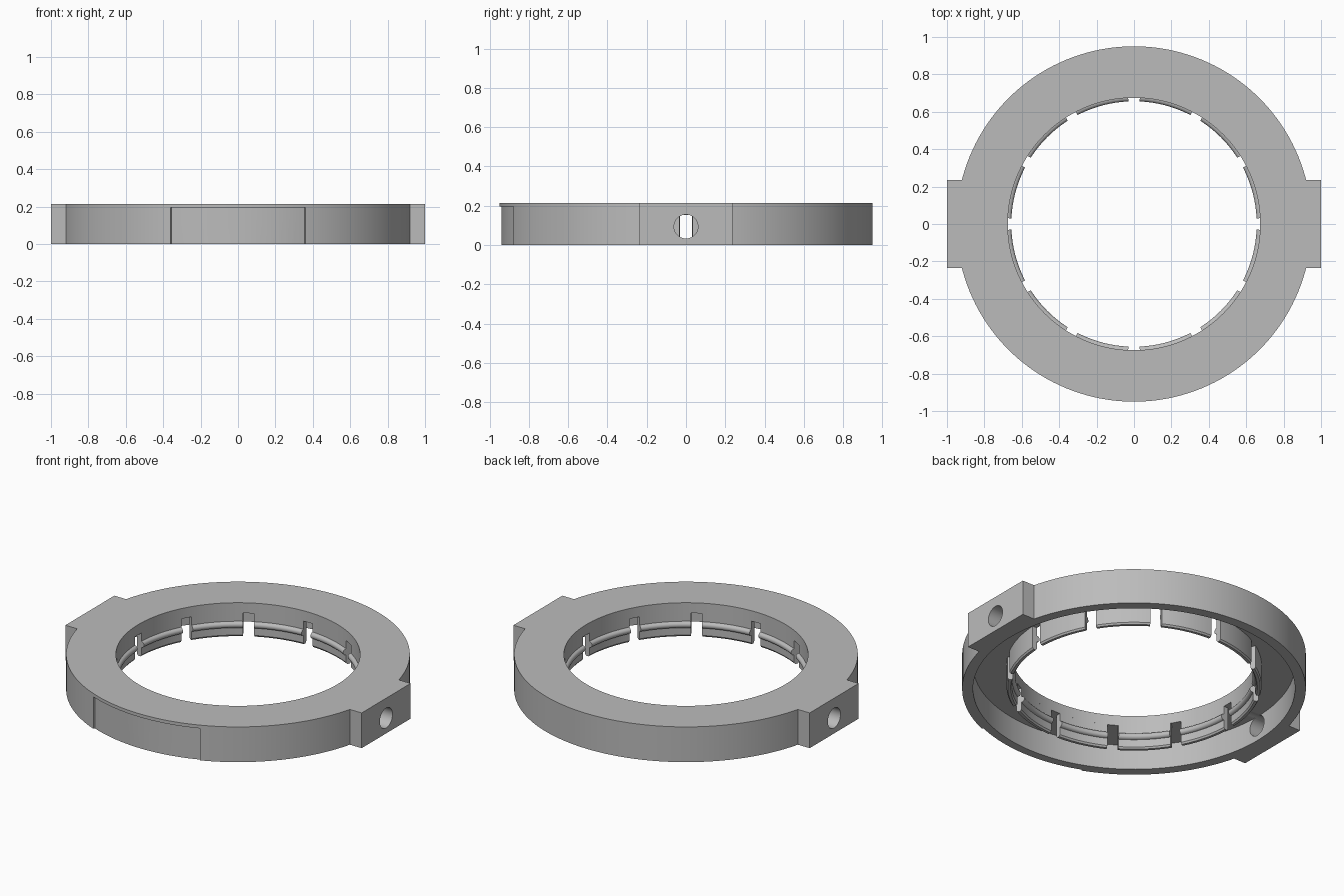
import bpy, bmesh
from math import sin, cos, pi, radians, asin

if "Cube" in bpy.data.objects:
    bpy.data.objects.remove(bpy.data.objects["Cube"], do_unlink=True)

grey = bpy.data.materials.new("plain grey")
grey.use_nodes = True
colour = (0.5, 0.5, 0.5, 1)
grey.diffuse_color = colour
grey.node_tree.nodes["Principled BSDF"].inputs["Base Color"].default_value = colour


def finish(bm, name):
    bmesh.ops.recalc_face_normals(bm, faces=bm.faces)
    mesh = bpy.data.meshes.new(name)
    bm.to_mesh(mesh)
    bm.free()
    mesh.materials.append(grey)
    ob = bpy.data.objects.new(name, mesh)
    bpy.context.collection.objects.link(ob)
    return ob


def sweep(bm, profile, start, end, steps):
    """Turn a closed (radius, z) profile about z, capping partial turns."""
    full = end - start > 2 * pi - 1e-4
    count = steps if full else steps + 1
    rings = []
    for i in range(count):
        a = start + (end - start) * i / steps
        rings.append([bm.verts.new((r * cos(a), r * sin(a), z)) for r, z in profile])
    n = len(profile)
    for i in range(steps):
        a, b = rings[i], rings[(i + 1) % count]
        for j in range(n):
            k = (j + 1) % n
            bm.faces.new((a[j], a[k], b[k], b[j]))
    if not full:
        bm.faces.new(rings[0])
        bm.faces.new(rings[-1])


def box(name, low, high):
    bm = bmesh.new()
    bmesh.ops.create_cube(bm, size=1)
    for v in bm.verts:
        v.co = [l + (c + 0.5) * (h - l) for c, l, h in zip(v.co, low, high)]
    return finish(bm, name)


def activate(ob):
    bpy.ops.object.select_all(action='DESELECT')
    ob.select_set(True)
    bpy.context.view_layer.objects.active = ob


def boolean(target, other, operation):
    mod = target.modifiers.new(operation.title(), 'BOOLEAN')
    mod.object, mod.operation, mod.solver = other, operation, 'EXACT'
    activate(target)
    bpy.ops.object.modifier_apply(modifier=mod.name)
    bpy.data.objects.remove(other, do_unlink=True)


TOP, CEILING = 0.215, 0.152
OUTER, WALL, INNER = 0.95, 0.89, 0.675

# Housing: flat top plate with a deep outer wall, open below
bm = bmesh.new()
sweep(bm, [(INNER, TOP), (OUTER, TOP), (OUTER, 0), (WALL, 0),
           (WALL, CEILING), (INNER, CEILING)], 0, 2 * pi, 160)
housing = finish(bm, "ring_housing")

# Side pads, each drilled through with a round hole
for side in (-1, 1):
    x0, x1 = sorted((side * 0.905, side))
    boolean(housing, box("side_pad", (x0, -0.236, 0), (x1, 0.236, TOP)), 'UNION')
for side in (-1, 1):
    bm = bmesh.new()
    bmesh.ops.create_cone(bm, cap_ends=True, segments=40, radius1=0.061,
                          radius2=0.061, depth=0.3)
    for v in bm.verts:
        x, y, z = v.co
        v.co = (side * 0.95 + z, y, 0.094 + x)
    boolean(housing, finish(bm, "pad_hole_cutter"), 'DIFFERENCE')

# Shallow curved recess in the front of the wall
half = asin(0.36 / OUTER)
bm = bmesh.new()
sweep(bm, [(0.94, -0.1), (1.1, -0.1), (1.1, 0.195), (0.94, 0.195)],
      -pi / 2 - half, -pi / 2 + half, 20)
boolean(housing, finish(bm, "recess_cutter"), 'DIFFERENCE')

# Slotted collar: twelve fingers, each with a rounded bead on its inner face
bead = [(INNER - 0.019 * sin(t * pi / 8), 0.083 + 0.019 * cos(t * pi / 8))
        for t in range(9)]
finger = [(0.705, CEILING), (INNER, CEILING)] + bead + [
    (INNER, 0.018), (0.682, 0.008), (0.698, 0.008), (0.705, 0.018)]
gap = asin(0.031 / INNER)
bm = bmesh.new()
for i in range(12):
    a = radians(30 * i)
    sweep(bm, finger, a + gap, a + radians(30) - gap, 12)
collar = finish(bm, "collar_fingers")

for ob in (housing, collar):
    activate(ob)
    bpy.ops.object.shade_smooth_by_angle(angle=radians(30))
